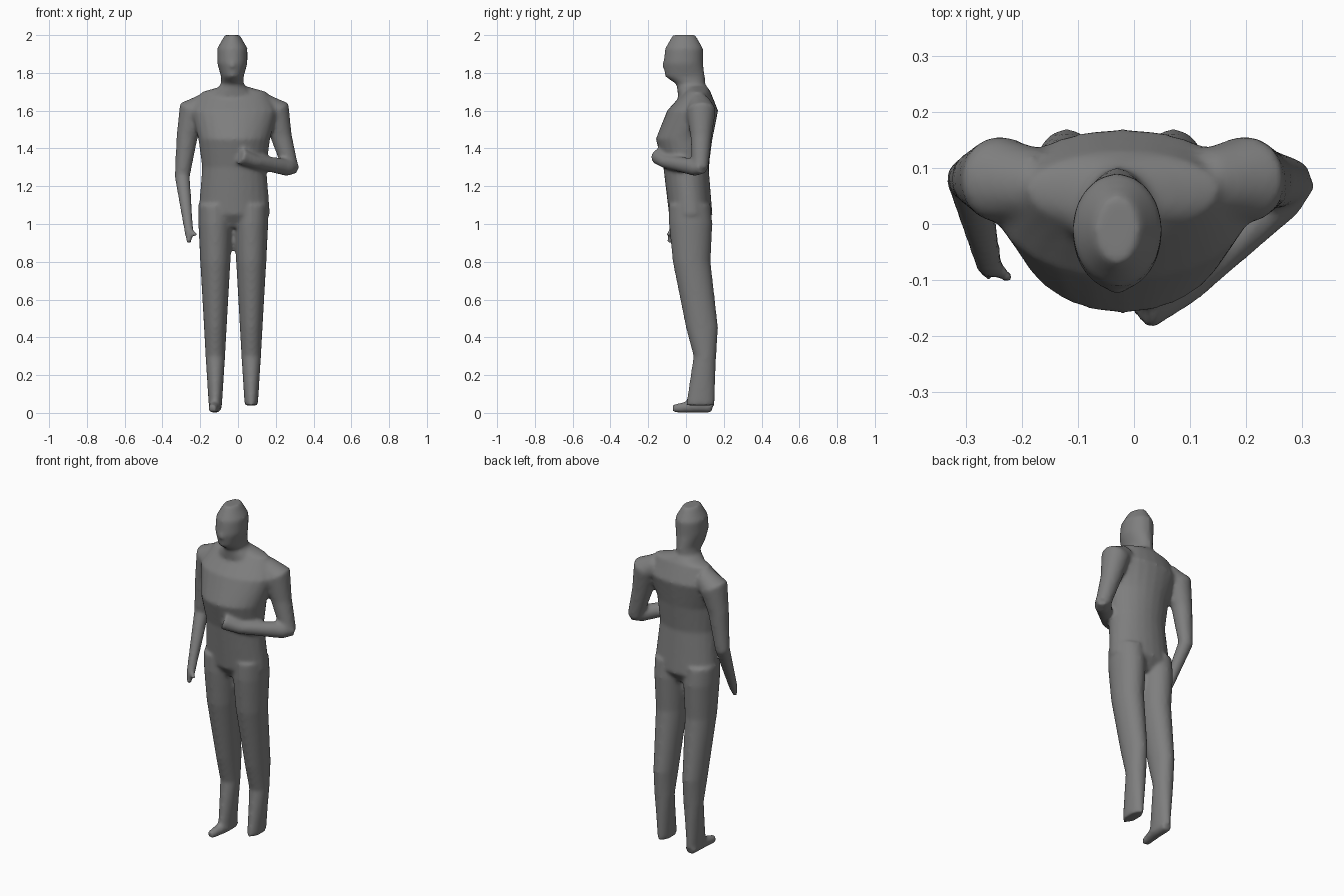
import bpy, bmesh, math
from mathutils import Vector

cube = bpy.data.objects.get("Cube")
if cube:
    bpy.data.objects.remove(cube, do_unlink=True)

SIDES = 24
OUTLINE = [math.tau * step / SIDES for step in range(SIDES)]

grey = (0.21, 0.21, 0.21, 1)
skin = bpy.data.materials.new("plain grey")
skin.use_nodes = True
skin.diffuse_color = grey
skin.node_tree.nodes["Principled BSDF"].inputs["Base Color"].default_value = grey

parts = bmesh.new()


def bridge(rings):
    """Join a list of point rings into a closed tube."""
    loops = [[parts.verts.new(point) for point in ring] for ring in rings]
    faces = [parts.faces.new(loops[0]), parts.faces.new(loops[-1])]
    for lower, upper in zip(loops, loops[1:]):
        for side in range(SIDES):
            before = side - 1
            faces.append(parts.faces.new(
                (lower[before], lower[side], upper[side], upper[before])))
    bmesh.ops.recalc_face_normals(parts, faces=faces)


def upright(centre, sections):
    """Loft level ovals, each given as height, half width, front and back."""
    rings = []
    for height, half, front, back in sections:
        middle, depth = (front + back) / 2, (back - front) / 2
        rings.append([Vector((centre + half * math.cos(angle),
                              middle + depth * math.sin(angle),
                              height)) for angle in OUTLINE])
    bridge(rings)


def limb(*stations):
    """Loft circles square to a path, each given as x, y, z and radius."""
    centres = [Vector(station[:3]) for station in stations]
    last = len(centres) - 1
    rings = []
    for index, centre in enumerate(centres):
        along = centres[min(index + 1, last)] - centres[max(index - 1, 0)]
        across = along.cross(Vector((1, -1, 0))).normalized()
        other = across.cross(along).normalized()
        radius = stations[index][-1]
        rings.append([centre + radius * (across * math.cos(angle) + other * math.sin(angle))
                      for angle in OUTLINE])
    bridge(rings)


def arm(side, *lower_stations):
    """Matching shoulder and upper arm, followed by its own lower stations."""
    body_centre = -0.02
    limb((body_centre + side * 0.15, 0.07, 1.63, 0.065),
         (body_centre + side * 0.22, 0.08, 1.6, 0.078),
         (body_centre + side * 0.25, 0.08, 1.46, 0.056),
         *lower_stations)


# Torso
upright(-0.02, [
    (0.98, 0.12, -0.04, 0.09),
    (1.05, 0.19, -0.09, 0.14),
    (1.3, 0.17, -0.12, 0.12),
    (1.45, 0.19, -0.16, 0.14),
    (1.6, 0.23, -0.1, 0.17),
    (1.7, 0.17, -0.01, 0.13),
    (1.73, 0.06, 0, 0.11),
])

# Neck and head
upright(-0.03, [
    (1.66, 0.14, -0.04, 0.14),
    (1.74, 0.06, -0.05, 0.1),
    (1.78, 0.06, -0.11, 0.1),
    (1.85, 0.08, -0.12, 0.09),
    (1.93, 0.08, -0.11, 0.09),
    (2, 0.04, -0.07, 0.05),
])

# Nose
limb((-0.03, -0.1, 1.88, 0.01), (-0.03, -0.115, 1.83, 0.017))

# Legs
for leg_centre in (-0.12, 0.07):
    upright(leg_centre, [
        (0.04, 0.035, 0, 0.15),
        (0.3, 0.052, 0.04, 0.16),
        (0.45, 0.06, 0, 0.17),
        (0.8, 0.08, -0.07, 0.13),
        (1, 0.09, -0.09, 0.14),
        (1.1, 0.09, -0.09, 0.13),
    ])

# Right foot
limb((-0.12, 0.14, 0.03, 0.03), (-0.12, 0.05, 0.035, 0.035), (-0.135, -0.07, 0.022, 0.022))

# Right arm hanging, with thumb
arm(-1, (-0.295, 0.08, 1.25, 0.04), (-0.26, -0.07, 0.96, 0.024), (-0.26, -0.09, 0.9, 0.013))
limb((-0.26, -0.07, 0.97, 0.013), (-0.22, -0.1, 0.94, 0.012))

# Left arm bent across the waist
arm(1, (0.28, 0.075, 1.29, 0.042))
limb((0.3, 0.09, 1.3, 0.034), (0.26, 0.05, 1.3, 0.046),
     (0.09, -0.11, 1.33, 0.035), (0.01, -0.15, 1.36, 0.044))

# Fuse the parts into one continuous skin
mesh = bpy.data.meshes.new("figure_body")
parts.to_mesh(mesh)
parts.free()
mesh.materials.append(skin)
body = bpy.data.objects.new("figure_body", mesh)
bpy.context.collection.objects.link(body)

fuse = body.modifiers.new("fuse", 'REMESH')
fuse.mode = 'VOXEL'
fuse.voxel_size = 0.01
fuse.use_smooth_shade = True
soften = body.modifiers.new("soften", 'SMOOTH')
soften.factor = 0.5
soften.iterations = 8
